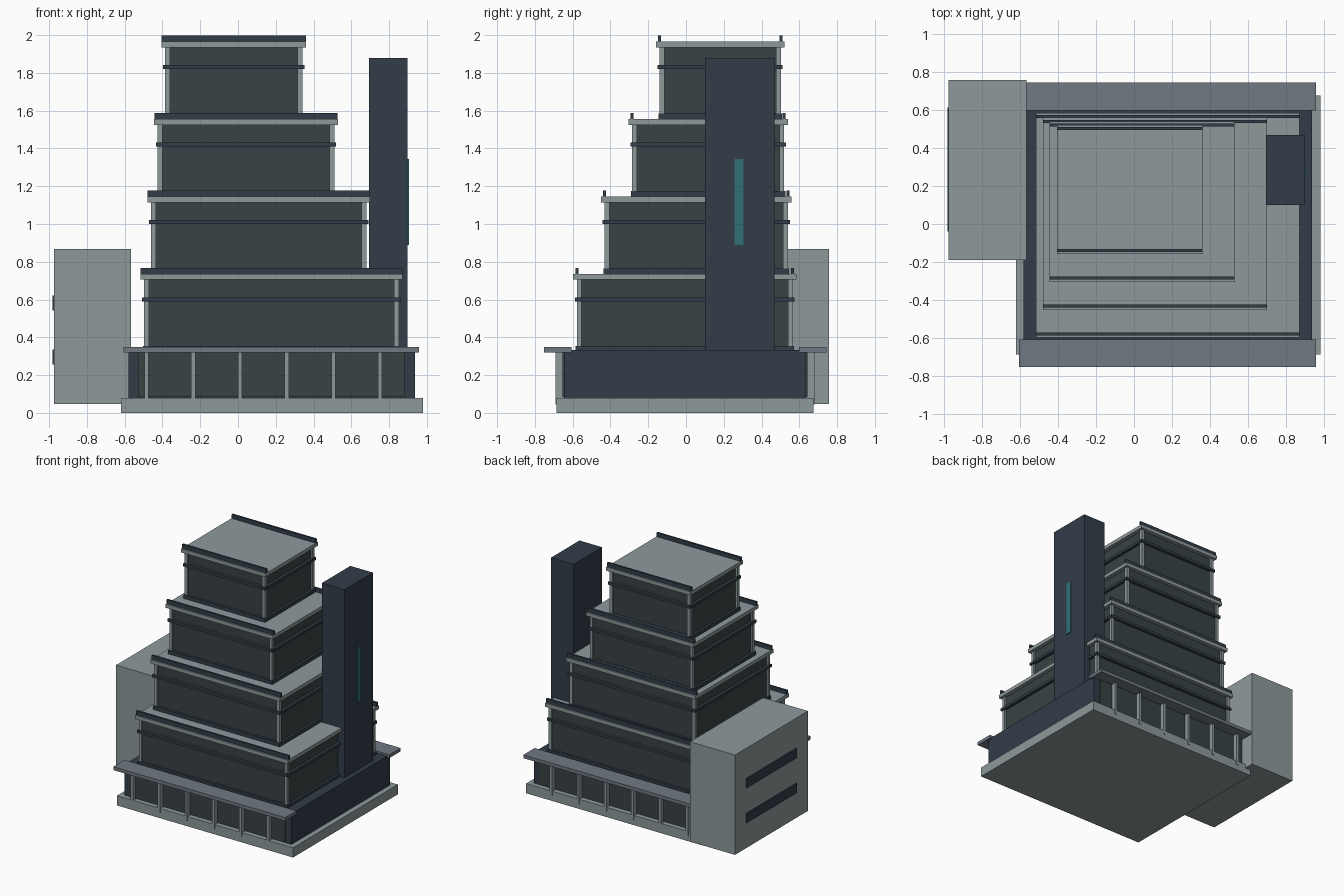
import bpy

if "Cube" in bpy.data.objects:
    bpy.data.objects.remove(bpy.data.objects["Cube"])


def material(name, r, g, b):
    m = bpy.data.materials.new(name)
    m.diffuse_color = (r, g, b, 1)
    m.use_nodes = True
    m.node_tree.nodes["Principled BSDF"].inputs["Base Color"].default_value = m.diffuse_color
    return m


CONCRETE = material("concrete", 0.27, 0.32, 0.33)
NAVY = material("dark_cladding", 0.032, 0.047, 0.066)
GLASS = material("dark_glass", 0.04, 0.055, 0.056)
SLATE = material("canopy_slate", 0.16, 0.19, 0.225)
TEAL = material("teal_glass", 0.03, 0.16, 0.18)


def box(name, x, y, z, mat):
    """Box from (min, max) ranges on each axis."""
    verts = [(a, b, c) for a in x for b in y for c in z]
    faces = [(0, 1, 3, 2), (4, 6, 7, 5), (0, 4, 5, 1),
             (2, 3, 7, 6), (0, 2, 6, 4), (1, 5, 7, 3)]
    mesh = bpy.data.meshes.new(name)
    mesh.from_pydata(verts, [], faces)
    mesh.materials.append(mat)
    ob = bpy.data.objects.new(name, mesh)
    bpy.context.collection.objects.link(ob)
    return ob


def grow(r, d):
    return (r[0] - d, r[1] + d)


# Plinth and podium
box("plinth", (-0.62, 0.98), (-0.685, 0.675), (0, 0.08), CONCRETE)
box("podium", (-0.58, 0.937), (-0.645, 0.635), (0.08, 0.333), NAVY)

# Colonnade, glazing and canopy on the front and back of the podium
MID_Y = -0.005
for side, s in (("front", -1), ("back", 1)):
    def span(a, b):
        return tuple(sorted((MID_Y + s * a, MID_Y + s * b)))
    box(f"{side}_podium_glass", (-0.53, 0.885), span(0.63, 0.648), (0.085, 0.322), GLASS)
    box(f"{side}_canopy", (-0.605, 0.957), span(0.602, 0.748), (0.32, 0.348), SLATE)
    for i in range(6):
        x = -0.484 + 0.2473 * i
        box(f"{side}_column_{i + 1}", (x - 0.011, x + 0.011), span(0.64, 0.685),
            (0.045, 0.325), CONCRETE)

# Stepped storeys: outer extents of the corner posts
TIERS = [((-0.497, 0.852), (-0.578, 0.565)),
         ((-0.46, 0.68), (-0.432, 0.54)),
         ((-0.425, 0.51), (-0.285, 0.52)),
         ((-0.386, 0.342), (-0.14, 0.502))]
for n, (x, y) in enumerate(TIERS, 1):
    z = 0.325 + 0.41 * (n - 1)
    top = z + 0.41
    box(f"storey_{n}_glass", grow(x, -0.014), grow(y, -0.014), (z, top - 0.02), GLASS)
    box(f"storey_{n}_base_band", grow(x, 0.006), grow(y, 0.006), (z, z + 0.03), NAVY)
    box(f"storey_{n}_window_band", grow(x, 0.01), grow(y, 0.01),
        (z + 0.265, z + 0.287), NAVY)
    box(f"storey_{n}_roof_slab", grow(x, 0.019), grow(y, 0.019),
        (top - 0.03, top), CONCRETE)
    for i, px in enumerate((x[0], x[1] - 0.026)):
        for j, py in enumerate((y[0], y[1] - 0.026)):
            box(f"storey_{n}_post_{2 * i + j + 1}", (px, px + 0.026),
                (py, py + 0.026), (z, top - 0.02), CONCRETE)
    for side, ry in (("front", y[0]), ("back", y[1])):
        box(f"storey_{n}_{side}_parapet", grow(x, 0.018),
            (ry - 0.008, ry + 0.008), (top, top + 0.033), NAVY)

# Stair tower with slot window
box("stair_tower", (0.693, 0.898), (0.1, 0.468), (0.33, 1.878), NAVY)
box("tower_slot_window", (0.88, 0.904), (0.258, 0.305), (0.89, 1.345), TEAL)

# Side wing with two window strips
box("side_wing", (-0.975, -0.566), (-0.19, 0.757), (0.048, 0.868), CONCRETE)
for i, z in enumerate((0.255, 0.542), 1):
    box(f"wing_window_{i}", (-0.981, -0.96), (-0.04, 0.612), (z, z + 0.08), NAVY)
